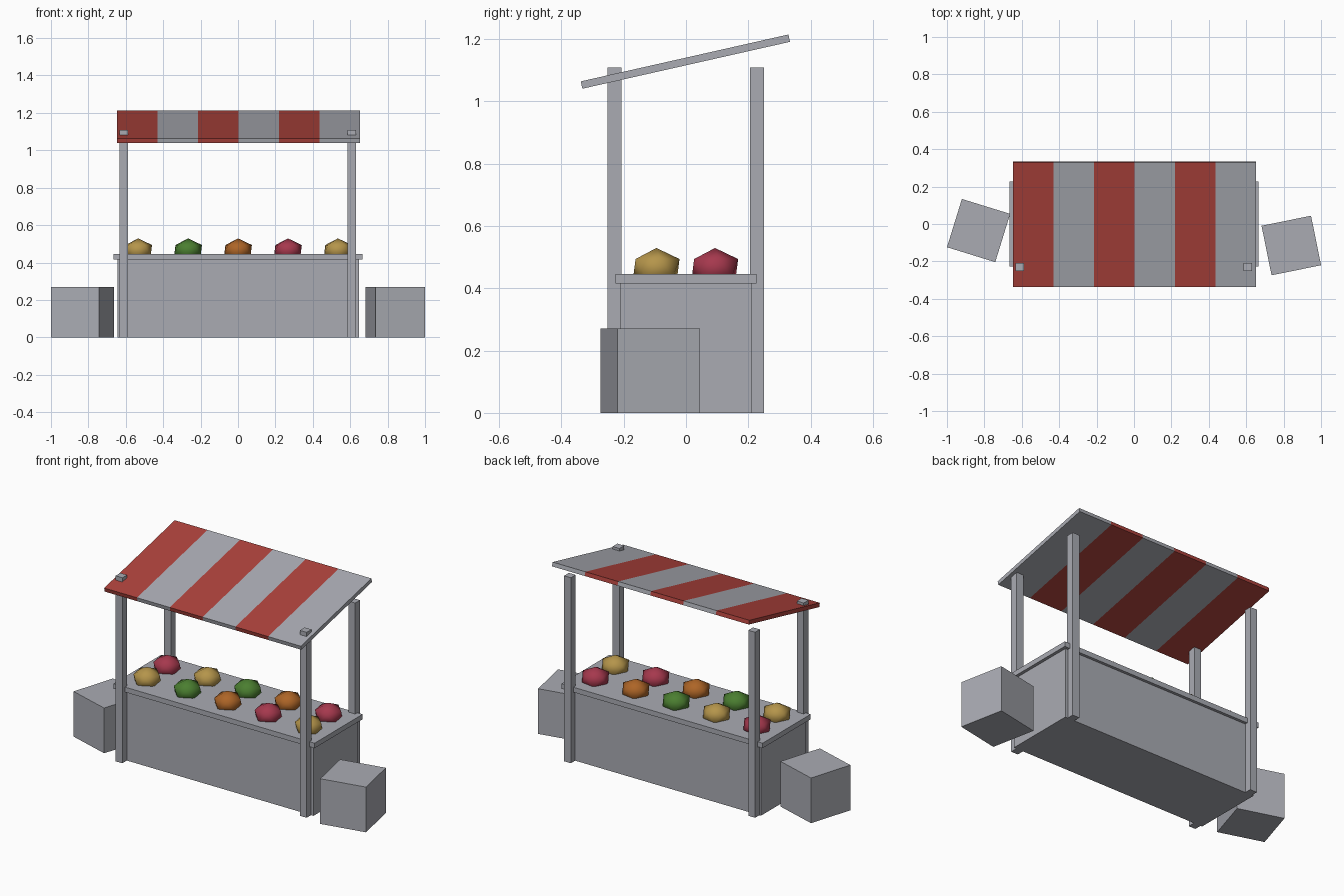
import bpy, bmesh
from mathutils import Matrix, Vector

if "Cube" in bpy.data.objects:
    bpy.data.objects.remove(bpy.data.objects["Cube"], do_unlink=True)


def material(name, rgb):
    mat = bpy.data.materials.new(name)
    mat.use_nodes = True
    color = (*rgb, 1.0)
    mat.diffuse_color = color
    mat.node_tree.nodes["Principled BSDF"].inputs["Base Color"].default_value = color
    return mat


GREY = material("plain grey", (0.40, 0.41, 0.45))
RED = material("awning red", (0.42, 0.055, 0.045))
YELLOW = material("produce yellow", (0.46, 0.30, 0.07))
GREEN = material("produce green", (0.07, 0.21, 0.03))
ORANGE = material("produce orange", (0.42, 0.13, 0.02))
CRIMSON = material("produce crimson", (0.38, 0.04, 0.075))


def add_object(name, bm, *mats):
    mesh = bpy.data.meshes.new(name)
    bm.to_mesh(mesh)
    bm.free()
    for mat in mats:
        mesh.materials.append(mat)
    obj = bpy.data.objects.new(name, mesh)
    bpy.context.collection.objects.link(obj)
    return obj


def box_mesh(size):
    bm = bmesh.new()
    bmesh.ops.create_cube(bm, size=1)
    bmesh.ops.scale(bm, vec=size, verts=bm.verts)
    return bm


def box(name, size, center, turn=0):
    obj = add_object(name, box_mesh(size), GREY)
    obj.location = center
    obj.rotation_euler.z = turn
    return obj


# Counter and its overhanging top
box("counter", (1.29, 0.42, 0.415), (0.002, 0, 0.2075))
box("counter_top", (1.33, 0.453, 0.03), (0, 0, 0.43))

# Four corner posts
for side, x in (("right", -0.61), ("left", 0.608)):
    for end, y in (("front", -0.23), ("back", 0.228)):
        box(f"{end}_{side}_post", (0.045, 0.045, 1.108), (x, y, 0.554))

# Crates beside the counter
box("right_crate", (0.27, 0.27, 0.27), (-0.831, -0.035, 0.135), -0.3)
box("left_crate", (0.27, 0.27, 0.27), (0.841, -0.115, 0.135), 0.2)

# Sloping awning, sliced into alternating stripes
LENGTH, STRIPES = 1.30, 6
WIDTH = LENGTH / STRIPES
bm = box_mesh((LENGTH, 0.683, 0.024))
for i in range(1, STRIPES):
    bmesh.ops.bisect_plane(
        bm, geom=bm.verts[:] + bm.edges[:] + bm.faces[:],
        plane_co=(i * WIDTH - LENGTH / 2, 0, 0), plane_no=(1, 0, 0))
for face in bm.faces:
    x = face.calc_center_median().x + LENGTH / 2
    stripe = min(int(x / WIDTH), STRIPES - 1)
    face.material_index = stripe % 2
awning = add_object("awning", bm, RED, GREY)
awning.location = (0.002, -0.002, 1.127)
awning.rotation_euler.x = 0.222

# Two rows of faceted produce resting on the counter
rows = {
    "front": (-0.095, (YELLOW, GREEN, ORANGE, CRIMSON, YELLOW)),
    "back": (0.093, (CRIMSON, YELLOW, GREEN, ORANGE, CRIMSON)),
}
for row, (y, colors) in rows.items():
    for i, mat in enumerate(colors):
        bm = bmesh.new()
        bmesh.ops.create_icosphere(bm, subdivisions=1, radius=1)
        bmesh.ops.scale(bm, vec=(0.084, 0.084, 0.064), verts=bm.verts)
        for face in bm.faces:
            face.smooth = True
        fruit = add_object(f"{row}_produce_{i + 1}", bm, mat)
        fruit.location = ((i - 2) * 0.267, y, 0.465)
        fruit.rotation_euler.z = 0.16
